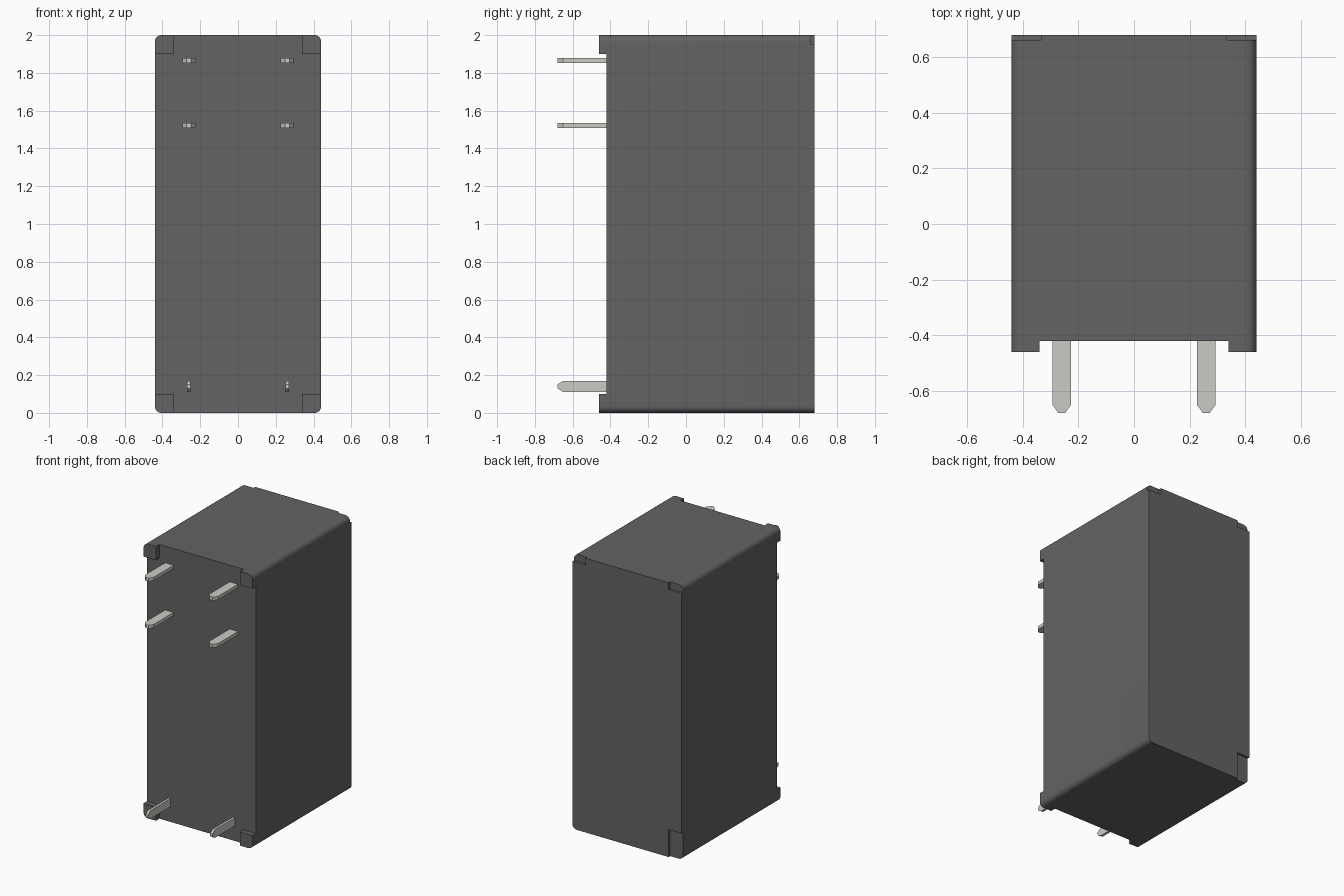
import bpy, bmesh, math
from mathutils import Vector

if "Cube" in bpy.data.objects:
    bpy.data.objects.remove(bpy.data.objects["Cube"])


def prism(name, pts, lo, hi, place):
    """Extrude a 2D outline from lo to hi; place(a, b, t) maps it into space."""
    bm = bmesh.new()
    face = bm.faces.new([bm.verts.new(place(a, b, lo)) for a, b in pts])
    shift = Vector(place(0, 0, hi)) - Vector(place(0, 0, lo))
    ext = bmesh.ops.extrude_face_region(bm, geom=[face], use_keep_orig=True)
    verts = [v for v in ext["geom"] if isinstance(v, bmesh.types.BMVert)]
    bmesh.ops.translate(bm, verts=verts, vec=shift)
    bmesh.ops.recalc_face_normals(bm, faces=bm.faces)
    mesh = bpy.data.meshes.new(name)
    bm.to_mesh(mesh)
    bm.free()
    obj = bpy.data.objects.new(name, mesh)
    bpy.context.collection.objects.link(obj)
    return obj


def activate(obj):
    bpy.ops.object.select_all(action="DESELECT")
    obj.select_set(True)
    bpy.context.view_layer.objects.active = obj


def cut(obj, cutter):
    activate(obj)
    mod = obj.modifiers.new("cut", "BOOLEAN")
    mod.operation = "DIFFERENCE"
    mod.solver = "EXACT"
    mod.object = cutter
    bpy.ops.object.modifier_apply(modifier=mod.name)
    bpy.data.objects.remove(cutter)


def material(name, color):
    mat = bpy.data.materials.new(name)
    mat.diffuse_color = color
    mat.use_nodes = True
    mat.node_tree.nodes["Principled BSDF"].inputs["Base Color"].default_value = mat.diffuse_color
    return mat


def along_y(a, b, t):
    return (a, t, b)


def rect(x0, x1, z0, z1):
    return [(x0, z0), (x1, z0), (x1, z1), (x0, z1)]


dark = material("dark_plastic", (0.125, 0.125, 0.125, 1))
metal = material("pin_metal", (0.6, 0.6, 0.56, 1))

# Housing: rounded rectangle seen from the front, extruded in depth
W, H, R = 0.44, 2.0, 0.035
outline = []
for i, (cx, cz) in enumerate([(W - R, H - R), (R - W, H - R), (R - W, R), (W - R, R)]):
    for k in range(9):
        ang = math.pi / 2 * (i + k / 8)
        outline.append((cx + R * math.cos(ang), cz + R * math.sin(ang)))
housing = prism("housing", outline, -0.46, 0.68, along_y)

# Cross-shaped front recess leaves four standoff feet at the corners
a, b = 0.34, 0.6
cross = [(-a, -1), (a, -1), (a, 0.1), (b, 0.1), (b, 1.9), (a, 1.9),
         (a, 3), (-a, 3), (-a, 1.9), (-b, 1.9), (-b, 0.1), (-a, 0.1)]
cut(housing, prism("recess_cutter", cross, -0.6, -0.42, along_y))

# Shallow notches on the back: two upper corners, one taller at lower left
for r in [(0.335, 0.6, 1.95, 2.2), (-0.6, -0.335, 1.95, 2.2), (-0.6, -0.335, -0.2, 0.2)]:
    cut(housing, prism("notch_cutter", rect(*r), 0.662, 0.8, along_y))

housing.data.materials.append(dark)
activate(housing)
bpy.ops.object.shade_smooth_by_angle(angle=math.radians(30))

# Flat pins with chamfered tips
w, c = 0.034, 0.022
pin = [(-w, -0.40), (-w, -0.68 + 0.03), (c - w, -0.68),
       (w - c, -0.68), (w, -0.68 + 0.03), (w, -0.40)]
for side, x in (("left", -0.26), ("right", 0.26)):
    pins = [prism(f"{row}_pin_{side}", pin, -0.0125, 0.0125,
                  lambda a, b, t, z=z: (x + a, b, z + t))
            for row, z in (("top", 1.866), ("middle", 1.522))]
    # Lower pins stand on edge
    pins.append(prism(f"bottom_pin_{side}", [(p * 0.03 / w, q) for p, q in pin],
                      -0.009, 0.009, lambda a, b, t: (x + t, b, 0.14 + a)))
    for p in pins:
        p.data.materials.append(metal)
